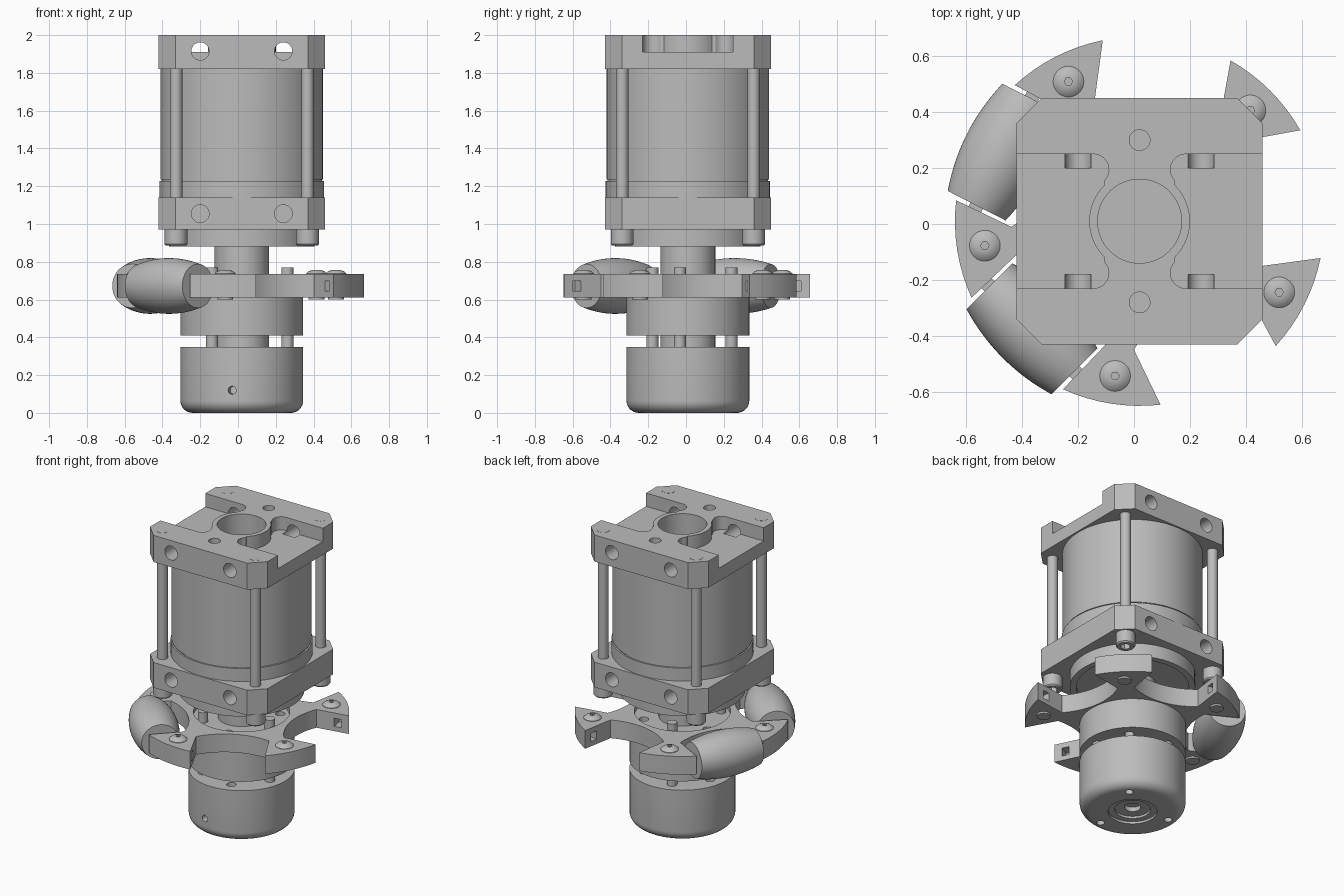
import bpy, bmesh, math
from math import radians, sin, cos, pi
from mathutils import Matrix, Vector

cube = bpy.data.objects.get("Cube")
if cube:
    bpy.data.objects.remove(cube, do_unlink=True)

AXIS = Vector((0.02, 0.01, 0))      # common axis of motor, wheel and cup
ARMS = [45 + 72 * k for k in range(5)]
WHEEL_Z = 0.672
parts = []

grey = bpy.data.materials.new("plain grey")
grey.use_nodes = True
grey.diffuse_color = (0.5, 0.5, 0.5, 1)
grey.node_tree.nodes["Principled BSDF"].inputs["Base Color"].default_value = (0.5, 0.5, 0.5, 1)


def finish(name, bm, matrix=None):
    bmesh.ops.recalc_face_normals(bm, faces=bm.faces)
    mesh = bpy.data.meshes.new(name)
    bm.to_mesh(mesh)
    bm.free()
    if matrix:
        mesh.transform(matrix)
    mesh.transform(Matrix.Translation(AXIS))
    mesh.materials.append(grey)
    obj = bpy.data.objects.new(name, mesh)
    bpy.context.collection.objects.link(obj)
    parts.append(obj)
    return obj


def lathe(name, profile, matrix=None, steps=64):
    """Revolve a closed (radius, height) profile about z."""
    bm = bmesh.new()
    vs = [bm.verts.new((r, 0, z)) for r, z in profile]
    es = [bm.edges.new((a, b)) for a, b in zip(vs, vs[1:])]
    bmesh.ops.spin(bm, geom=vs + es, cent=(0, 0, 0), axis=(0, 0, 1), angle=2 * pi, steps=steps)
    bmesh.ops.remove_doubles(bm, verts=bm.verts, dist=1e-5)
    return finish(name, bm, matrix)


def rod(name, r, z0, z1, at=(0, 0), steps=32, matrix=None):
    m = (matrix or Matrix()) @ Matrix.Translation((at[0], at[1], 0))
    return lathe(name, [(0, z0), (r, z0), (r, z1), (0, z1)], m, steps)


def prism(name, pts, z0, z1):
    bm = bmesh.new()
    face = bm.faces.new([bm.verts.new((x, y, z0)) for x, y in pts])
    ext = bmesh.ops.extrude_face_region(bm, geom=[face])["geom"]
    bmesh.ops.translate(bm, vec=(0, 0, z1 - z0),
                        verts=[g for g in ext if isinstance(g, bmesh.types.BMVert)])
    return finish(name, bm)


def block(name, size, matrix):
    bm = bmesh.new()
    bmesh.ops.create_cube(bm, size=1)
    return finish(name, bm, matrix @ Matrix.Diagonal((*size, 1)))


def cut(target, cutters):
    """Subtract the cutters one by one, then discard them."""
    bpy.context.view_layer.objects.active = target
    for c in cutters:
        c.hide_render = True
        mod = target.modifiers.new("cut", "BOOLEAN")
        mod.operation, mod.solver, mod.object = "DIFFERENCE", "EXACT", c
        bpy.ops.object.modifier_apply(modifier=mod.name)
        parts.remove(c)
        bpy.data.objects.remove(c, do_unlink=True)


def polar(r, deg):
    return (r * cos(radians(deg)), r * sin(radians(deg)))


def arc(cx, cy, r, a0, a1, n):
    return [(cx + r * cos(radians(a0 + (a1 - a0) * i / n)),
             cy + r * sin(radians(a0 + (a1 - a0) * i / n))) for i in range(n + 1)]


def side_holes(z, y0, r=0.047):
    """Horizontal holes from the front and back faces in to y0."""
    return [rod("hole", r, y0, 0.6, matrix=Matrix.Translation((x, 0, z))
                @ Matrix.Rotation(s * pi / 2, 4, "X"))
            for x in (-0.22, 0.22) for s in (-1, 1)]


# Square end plates with chamfered corners
h, c = 0.44, 0.35
outline = [(c, -h), (h, -c), (h, c), (c, h), (-c, h), (-h, c), (-h, -c), (-c, -h)]
lower_plate = prism("lower_plate", outline, 0.97, 1.14)
cut(lower_plate, side_holes(1.055, 0.25))

upper_plate = prism("upper_plate", outline, 1.82, 2.0)
pocket = [(0.6, 0.24)] + arc(0.165, 0.185, 0.055, 90, 225, 10)
pocket += arc(0, 0, 0.18, 45, -45, 16)
pocket += arc(0.165, -0.185, 0.055, 135, 270, 10) + [(0.6, -0.24)]
cut(upper_plate, [prism("pocket", [(s * x, y) for x, y in pocket], 1.91, 2.1) for s in (1, -1)]
    + [rod("bore", 0.15, 1.7, 2.1, steps=64)]
    + [rod("tap", 0.037, 1.88, 2.1, (0, y)) for y in (0.29, -0.29)]
    + side_holes(1.915, 0.19))

# Motor body with a seam, and the lower flange
lathe("motor_body", [(0, 1.1), (0.435, 1.1), (0.435, 1.228), (0.425, 1.228), (0.425, 1.236),
                     (0.43, 1.236), (0.43, 1.83), (0, 1.83)], steps=96)
lathe("motor_flange", [(0, 0.9), (0.345, 0.9), (0.345, 0.88), (0.385, 0.88),
                       (0.385, 0.98), (0, 0.98)])

# Tie rods with socket head screws
for sx in (-1, 1):
    for sy in (-1, 1):
        at = (sx * 0.348, sy * 0.348)
        rod("tie_rod", 0.033, 1.13, 1.83, at)
        rod("tie_rod_end", 0.04, 1.9, 2.001, at)
        head = lathe("screw_head", [(0, 0.885), (0.053, 0.885), (0.06, 0.893), (0.06, 0.98), (0, 0.98)],
                     Matrix.Translation((*at, 0)), 32)
        cut(head, [rod("socket", 0.033, 0.8, 0.93, at, 6)])

# Drive shaft
rod("drive_shaft", 0.145, 0.3, 0.92, steps=64)

# Bottom cup with rounded rim and recessed centre
cup = lathe("bottom_cup", [(0, 0.06), (0.05, 0.06), (0.05, 0.03), (0.11, 0.03), (0.11, 0.015),
                           (0.15, 0.015), (0.15, 0)]
            + arc(0.26, 0.065, 0.065, -90, 0, 8) + [(0.325, 0.35), (0, 0.35)])
side = Matrix.Rotation(radians(261), 4, "Z") @ Matrix.Translation((0, 0, 0.12)) @ Matrix.Rotation(pi / 2, 4, "Y")
cut(cup, [rod("hole", 0.025, -0.1, 0.1, polar(0.24, a), 16) for a in (45, 165, 285)]
    + [rod("hole", 0.03, 0.28, 0.4, polar(0.24, a), 16) for a in (50, 170, 290)]
    + [rod("set_screw_hole", 0.022, 0.25, 0.4, steps=16, matrix=side)])

# Hub with guide pins
hub = lathe("wheel_hub", [(0, 0.41), (0.325, 0.41), (0.325, 0.7), (0, 0.7)])
cut(hub, [rod("hole", 0.03, z, z + 0.1, polar(0.24, a), 16)
          for a in (45, 165, 285) for z in (0.36, 0.65)])
for a in (-10, 110, 230):
    rod("guide_pin", 0.032, 0.3, 0.77, polar(0.245, a), 20)

# Five armed wheel: flared tips joined by concave arcs
star = []
for a in ARMS:
    star += arc(0, 0, 0.66, a - 15.5, a + 15.5, 8)
    b = a + 36
    star += arc(*polar(0.762, b), 0.427, b + 212, b + 148, 16)
wheel = prism("roller_wheel", star, 0.612, 0.735)
sockets = []
for a in ARMS:
    for s in (-1, 1):
        frame = Matrix.Rotation(radians(a + 36), 4, "Z")
        sockets.append(block("axle_socket", (0.05, 0.1, 0.055),
                             frame @ Matrix.Translation((0.544, s * 0.25, WHEEL_Z))))
cut(wheel, [rod("bore", 0.295, 0.5, 0.8, steps=64)] + sockets)

# Arm screws
for a in ARMS:
    at = polar(0.56, a)
    button = lathe("arm_screw", [(0, 0.73), (0.055, 0.73), (0.055, 0.738), (0.042, 0.75),
                                 (0.022, 0.757), (0, 0.757)], Matrix.Translation((*at, 0)), 32)
    cut(button, [rod("socket", 0.015, 0.742, 0.8, at, 6)])
    rod("arm_screw_end", 0.042, 0.6, 0.62, at)

# Two barrel rollers on square axles
L = 0.215
for b in (153, 225):
    frame = Matrix.Rotation(radians(b), 4, "Z") @ Matrix.Translation((0.544, 0, WHEEL_Z))
    barrel = [(0.116 + 0.0315 * (1 - (i / 10) ** 2), L * i / 10) for i in range(-10, 11)]
    lathe("barrel_roller", [(0, -L), *barrel, (0, L)], frame @ Matrix.Rotation(pi / 2, 4, "X"))
    block("roller_axle", (0.05, 0.54, 0.05), frame)

# Smooth shading with sharp edges kept
bpy.ops.object.select_all(action="DESELECT")
for p in parts:
    p.select_set(True)
bpy.context.view_layer.objects.active = parts[0]
bpy.ops.object.shade_smooth_by_angle(angle=radians(30))
